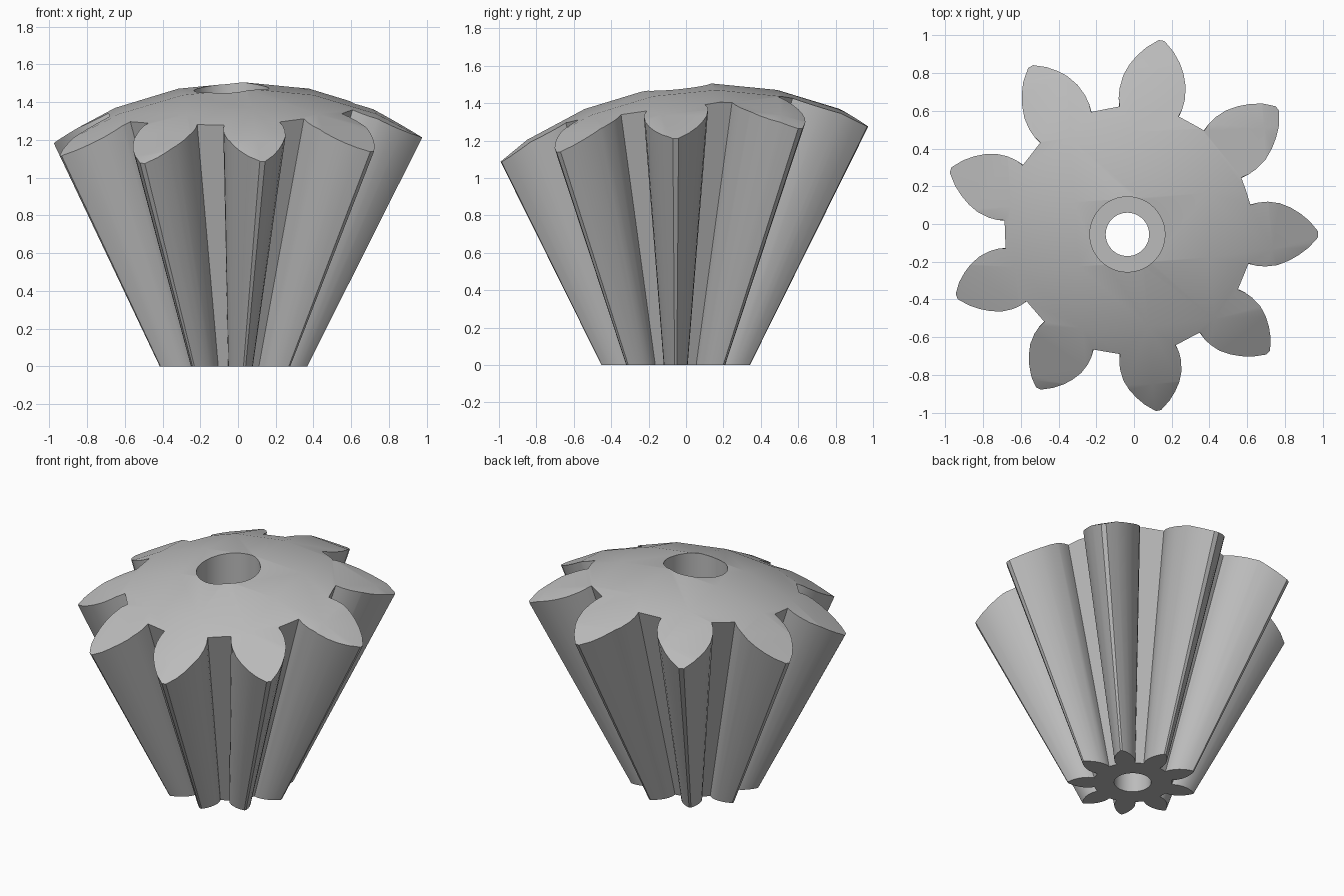
import bpy, bmesh
from math import cos, sin, radians, pi
from mathutils import Matrix, Vector

if "Cube" in bpy.data.objects:
    bpy.data.objects.remove(bpy.data.objects["Cube"], do_unlink=True)

AXIS = Vector((-0.035, -0.055, 0))   # gear axis
TEETH = 9
TAPER = 1.25                         # growth of the section per unit of height
BORE_SIDES = 48


def finish(name, bm):
    bmesh.ops.recalc_face_normals(bm, faces=bm.faces)
    mesh = bpy.data.meshes.new(name)
    bm.to_mesh(mesh)
    bm.free()
    obj = bpy.data.objects.new(name, mesh)
    bpy.context.collection.objects.link(obj)
    return obj


def loft(name, rings):
    """Closed solid through a stack of rings with equal point counts."""
    bm = bmesh.new()
    loops = [[bm.verts.new(p) for p in ring] for ring in rings]
    n = len(loops[0])
    for a, b in zip(loops, loops[1:]):
        for i in range(n):
            j = (i + 1) % n
            bm.faces.new((a[i], a[j], b[j], b[i]))
    bm.faces.new(loops[0][::-1])
    bm.faces.new(loops[-1])
    return finish(name, bm)


def circle(radius, z):
    return [AXIS + Vector((radius * cos(2 * pi * i / BORE_SIDES),
                           radius * sin(2 * pi * i / BORE_SIDES), z))
            for i in range(BORE_SIDES)]


# Half tooth from root to tip, mirrored and repeated around the axis
flank = [(.238, .057), (.255, .062), (.275, .064), (.303, .062),
         (.330, .054), (.354, .043), (.378, .028), (.402, .006)]
tooth = [(r, -w) for r, w in flank] + flank[::-1]
section = []
for k in range(TEETH):
    turn = Matrix.Rotation(2 * pi * k / TEETH, 3, 'Z')
    section += [turn @ Vector((x, y, 0)) for x, y in tooth]

gear = loft("tapered_gear", [
    [AXIS + p * (1 + TAPER * z) + Vector((0, 0, z)) for p in section]
    for z in (0, 1.65)])

# Faceted ball whose upper part forms the off-centre domed end
bm = bmesh.new()
bmesh.ops.create_uvsphere(bm, u_segments=32, v_segments=16, radius=1.785)
bmesh.ops.transform(bm, verts=bm.verts,
                    matrix=Matrix.Translation((0.03, 0.14, -0.28))
                    @ Matrix.Rotation(radians(4), 4, 'Z')
                    @ Matrix.Rotation(radians(90), 4, 'Y'))
dome = finish("dome_cutter", bm)

# Stepped bore, wide above and narrow below
bore = loft("bore_cutter", [circle(.115, -.2), circle(.115, .75),
                            circle(.199, .75), circle(.199, 1.9)])

# Apply the cuts and drop the cutters
bpy.context.view_layer.objects.active = gear
for cutter, operation in ((dome, 'INTERSECT'), (bore, 'DIFFERENCE')):
    cutter.hide_render = True
    mod = gear.modifiers.new(cutter.name, 'BOOLEAN')
    mod.operation = operation
    mod.solver = 'EXACT'
    mod.object = cutter
    bpy.ops.object.modifier_apply(modifier=mod.name)
    bpy.data.objects.remove(cutter, do_unlink=True)

# Plain grey metal
grey = bpy.data.materials.new("grey")
grey.use_nodes = True
colour = (0.5, 0.5, 0.5, 1)
grey.diffuse_color = colour
grey.node_tree.nodes["Principled BSDF"].inputs["Base Color"].default_value = colour
gear.data.materials.clear()
gear.data.materials.append(grey)

bpy.ops.object.select_all(action='DESELECT')
gear.select_set(True)
bpy.ops.object.shade_smooth_by_angle(angle=radians(30))
